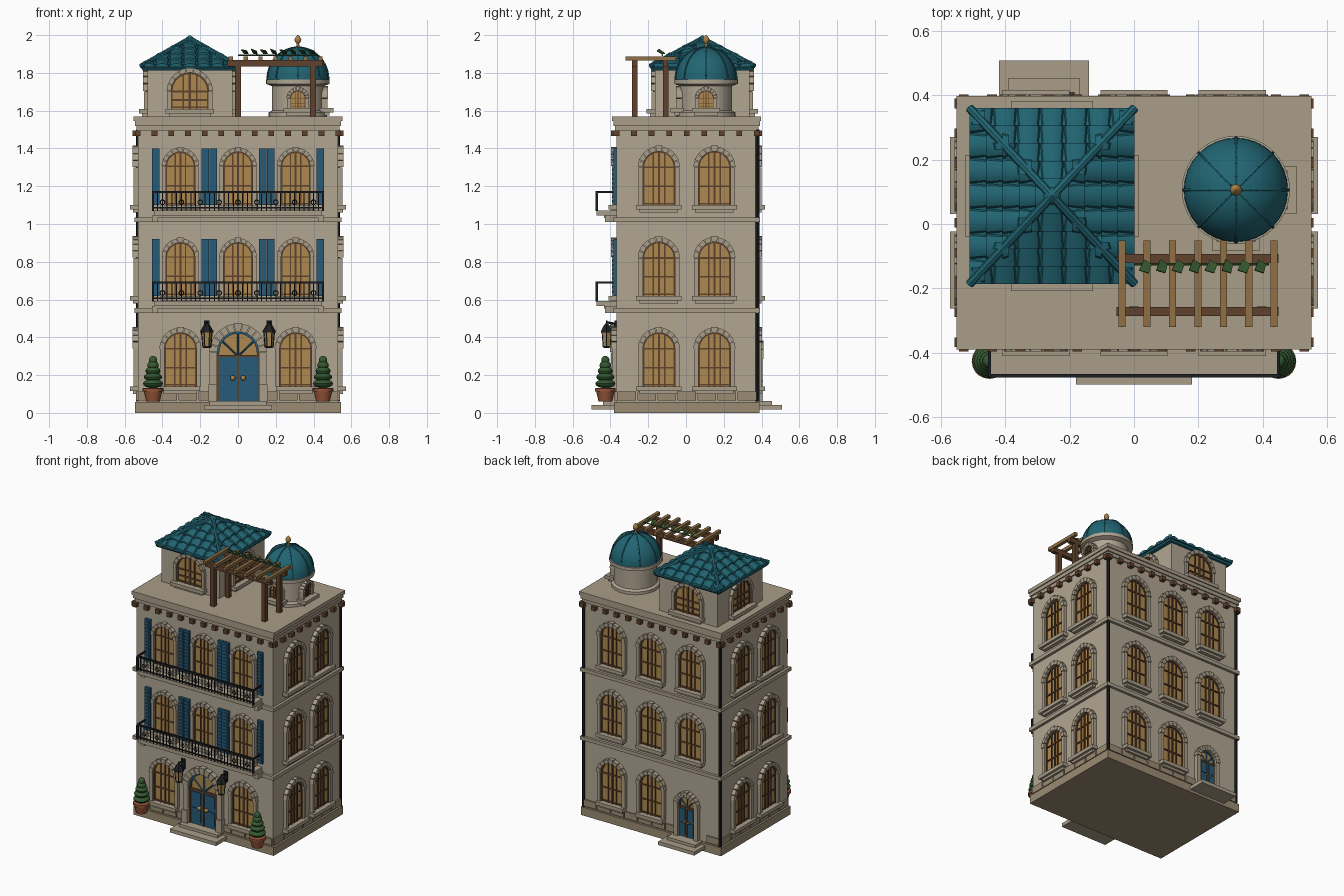
import bpy, bmesh, math
from mathutils import Matrix, Vector

if "Cube" in bpy.data.objects:
    bpy.data.objects.remove(bpy.data.objects["Cube"])
pi, cos, sin = math.pi, math.cos, math.sin
T = Matrix.Translation
I = Matrix.Identity(4)
COL = dict(wall=(.44, .38, .29), trim=(.40, .34, .25), tan=(.33, .26, .17), amber=(.42, .25, .08),
           teal=(.015, .13, .17), blue=(.02, .10, .19), wood=(.12, .055, .025), slat=(.28, .16, .06),
           iron=(.012, .014, .016), green=(.035, .10, .03), clay=(.30, .09, .04), gold=(.40, .22, .06))
parts = {}


def B(name, col):
    if name not in parts:
        parts[name] = (bmesh.new(), col)
    return parts[name][0]


def box(bm, M, x0, x1, y0, y1, z0, z1):
    bmesh.ops.create_cube(bm, size=1, matrix=M @ T(((x0+x1)/2, (y0+y1)/2, (z0+z1)/2)) @
                          Matrix.Diagonal((x1-x0, y1-y0, z1-z0, 1)))


def loft(bm, rings):
    vs = [[bm.verts.new(p) for p in r] for r in rings]
    n = len(vs[0])
    for a, b in zip(vs, vs[1:]):
        for i in range(n):
            bm.faces.new((a[i], a[(i+1) % n], b[(i+1) % n], b[i]))
    bm.faces.new(vs[0][::-1])
    bm.faces.new(vs[-1])


def prism(bm, M, pts, y0, y1):
    loft(bm, [[M @ Vector((x, y, z)) for x, z in pts] for y in (y0, y1)])


def lathe(bm, M, prof, n=32):
    loft(bm, [[M @ Vector((r*cos(2*pi*i/n), r*sin(2*pi*i/n), z)) for i in range(n)] for r, z in prof])


def rod(bm, p, q, r, n=8):
    p, q = Vector(p), Vector(q)
    d = q - p
    M = T((p+q)/2) @ d.to_track_quat('Z', 'Y').to_matrix().to_4x4()
    bmesh.ops.create_cone(bm, cap_ends=True, segments=n, radius1=r, radius2=r, depth=d.length, matrix=M)


def arch(w, h, n=14):
    return [(-w, 0), (w, 0)] + [(w*cos(pi*i/n), h + w*sin(pi*i/n)) for i in range(n+1)]


def surround(M, w, h, t, out, n=9):
    # stone jambs and wedge-shaped arch blocks
    bm = B('arch_stones', 'trim')
    for s in (-1, 1):
        a, b = sorted((s*w, s*(w+t)))
        box(bm, M, a, b, -out*.85, .02, 0, h)
    for i in range(n):
        a0, a1 = pi*(i+.05)/n, pi*(i+.95)/n
        R = w + t + (.008 if i == n//2 else .003)
        prism(bm, M, [(w*cos(a0), h+w*sin(a0)), (R*cos(a0), h+R*sin(a0)),
                      (R*cos(a1), h+R*sin(a1)), (w*cos(a1), h+w*sin(a1))], .02, -out)


def window(M, w, h, t=.025, sill=.12, deep=.042, out=.028):
    prism(B('window_glass', 'amber'), M, arch(w, h), .03, -.004)
    f = B('window_frames', 'wood')
    k = w/.085
    for x in (-.95*w, -.36*w, 0, .36*w, .95*w):
        e = .006*k if x == 0 else .0035*k
        box(f, M, x-e, x+e, -.011, 0, 0, h + math.sqrt(w*w-x*x)*.97)
    for z in (.008, h*.5, h):
        box(f, M, -w, w, -.011, 0, z-.004*k, z+.004*k)
    for i in range(10):
        a0, a1 = pi*i/10, pi*(i+1)/10
        prism(f, M, [(r*w*cos(a), h+r*w*sin(a)) for r, a in ((.92, a0), (1, a0), (1, a1), (.92, a1))], 0, -.011)
    surround(M, w, h, t, out)
    s = B('window_sills', 'trim')
    box(s, M, -sill, sill, -deep, .02, -.024, 0)
    box(s, M, -sill*.85, sill*.85, -deep*.6, .02, -.04, -.024)


def door(M, w, h, t):
    prism(B('door_fanlights', 'amber'), M, arch(w, h), .03, -.003)
    d = B('doors', 'blue')
    box(d, M, -w, w, -.012, .02, 0, h-.02)
    for i in range(14):
        a0, a1 = pi*i/14, pi*(i+1)/14
        prism(d, M, [(r*w*cos(a), h+r*w*sin(a)) for r, a in ((.9, a0), (1, a0), (1, a1), (.9, a1))], 0, -.014)
    for a in (pi/5, pi/2, pi*4/5):
        rod(d, M @ Vector((0, -.008, h-.02)), M @ Vector((w*cos(a)*.95, -.008, h+w*sin(a)*.95)), .005, 4)
    for s in (-1, 1):
        for z0, z1 in ((.08, .45), (.55, .88)):
            box(B('door_panels', 'blue'), M, s*w*.5-w*.3, s*w*.5+w*.3, -.018, 0, z0*h, z1*h)
        bmesh.ops.create_uvsphere(B('door_knobs', 'gold'), u_segments=10, v_segments=6, radius=w*.13,
                                  matrix=M @ T((s*w*.25, -.024, h*.48)))
        x = s*w*.95
        box(B('door_frame', 'wood'), M, x-.005, x+.005, -.016, 0, 0, h)
    box(B('door_frame', 'wood'), M, -.004, .004, -.018, 0, 0, h-.02)
    box(B('door_frame', 'wood'), M, -w, w, -.018, 0, h-.025, h-.013)
    surround(M, w, h, t, .035, 11)


# Main block, plinth, floor bands, cornice and roof slab
HX, Y0, Y1 = .53, -.368, .375
def layer(name, col, e, z0, z1):
    box(B(name, col), I, -HX-e, HX+e, Y0-e, Y1+e, z0, z1)
layer('walls', 'wall', 0, .05, 1.53)
layer('plinth', 'tan', .014, 0, .058)
for z in (.53, 1.01):
    layer('floor_bands', 'trim', .018, z, z+.025)
layer('cornice', 'trim', .008, 1.495, 1.52)
layer('roof_slab', 'trim', .016, 1.52, 1.545)
layer('roof_slab', 'trim', .023, 1.545, 1.57)

# Four facades: wall frame matrix and half length
yc, hy = (Y0+Y1)/2, (Y1-Y0)/2
def side(k, cx, cy, hx, hy):
    return T((cx, cy, 0)) @ Matrix.Rotation(k*pi/2, 4, 'Z') @ T((0, -(hx if k % 2 else hy), 0))
FLOORS = (.14, .62, 1.10)
for k in range(4):
    M = side(k, 0, yc, HX, hy)
    L = hy if k % 2 else HX
    xs = (-.147, .147) if k % 2 else (-.305, 0, .305)
    for fl, z in enumerate(FLOORS):
        for x in xs:
            if fl == 0 and (k == 0 and x == 0 or k == 2 and x > .2):
                continue
            W = M @ T((x, 0, z))
            narrow = k == 0 and fl > 0
            window(W, .077 if narrow else .085, .205 if narrow else .2, .02 if narrow else .024,
                   .105 if not k % 2 else .12)
            if narrow:  # louvred shutters
                for s in (-.131, .131):
                    sh = B('shutters', 'blue')
                    box(sh, W, s-.02, s+.02, -.016, 0, 0, .30)
                    for i in range(12):
                        box(sh, W, s-.015, s+.015, -.022, -.016, .015+i*.0235, .028+i*.0235)
    # cornice brackets and base stones
    n = 9 if k % 2 else 13
    for i in range(n):
        x = -L + 2*L*i/(n-1)
        box(B('cornice_brackets', 'wood'), M, x-.015, x+.015, -.028, .01, 1.465, 1.495)
    n = 7 if k % 2 else 10
    for i in range(n):
        x0 = -L + 2*L*i/n
        x1 = x0 + 2*L/n
        m = (x0+x1)/2
        if k == 0 and abs(m) < .14 or k == 2 and abs(m-.28) < .1:
            continue
        box(B('base_stones', 'tan'), M, x0+.004, x1-.004, -.010, .01, .066, .112)

# Front and back doors with steps
door(T((0, Y0, .06)), .11, .26, .04)
D = side(2, 0, yc, HX, hy) @ T((.28, 0, .06))
door(D, .062, .225, .03)
st = B('steps', 'trim')
box(st, I, -.18, .18, -.50, Y0, .017, .042)
box(st, I, -.15, .15, -.44, Y0, .042, .062)
box(st, I, -.42, -.14, Y1, .508, .017, .042)
box(st, I, -.39, -.17, Y1, .455, .042, .062)
for s in (-1, 1):
    box(st, I, s*.133-.022, s*.133+.022, Y0-.038, Y0, .06, .15)
    # rear corner drainpipes
    rod(B('drainpipes', 'iron'), (s*.53, .378, .06), (s*.53, .378, 1.5), .011)

# Balconies with iron railings
for z in (.565, 1.045):
    s = B('balcony_slabs', 'trim')
    box(s, I, -.445, .445, -.473, Y0, z, z+.027)
    box(s, I, -.43, .43, -.435, Y0, z-.012, z)
    for x in (-.44, .44):
        box(s, I, x-.015, x+.015, -.43, Y0, z-.035, z)
    r = B('balcony_railings', 'iron')
    zt, yr = z+.125, -.472
    box(r, I, -.455, .455, yr-.006, yr+.006, zt-.005, zt+.006)
    box(r, I, -.455, .455, yr-.004, yr+.004, z+.038, z+.045)
    for x in (-.45, .45):
        box(r, I, x-.005, x+.005, yr, Y0, zt-.005, zt+.006)
        box(r, I, x-.006, x+.006, yr-.006, yr+.006, z+.025, zt)
    for i in range(37):
        x = -.45 + .025*i
        box(r, I, x-.0025, x+.0025, yr-.0025, yr+.0025, z+.025, zt)
        if i % 4 == 2:  # scroll rings
            ring = [(x+.013*cos(a*pi/4), yr, z+.07+.013*sin(a*pi/4)) for a in range(9)]
            for p, q in zip(ring, ring[1:]):
                rod(r, p, q, .003, 4)

# Lanterns and potted topiary either side of the door
for s in (-1, 1):
    L = T((s*.165, -.42, 0))
    lathe(B('lantern_glass', 'amber'), L, [(.020, .352), (.027, .425)], 6)
    lathe(B('lantern_caps', 'iron'), L, [(.036, .425), (.034, .435), (.016, .465), (.006, .472), (.004, .488)], 6)
    lathe(B('lantern_caps', 'iron'), L, [(.012, .343), (.023, .347), (.023, .354)], 6)
    for i in range(6):
        c, d = cos(i*pi/3), sin(i*pi/3)
        rod(B('lantern_caps', 'iron'), L @ Vector((.021*c, .021*d, .35)), L @ Vector((.028*c, .028*d, .428)), .003, 4)
    rod(B('lantern_brackets', 'iron'), (s*.165, -.42, .48), (s*.165, Y0, .47), .006)
    box(B('lantern_brackets', 'iron'), T((s*.165, Y0, 0)), -.014, .014, -.01, .01, .42, .49)
    P = T((s*.45, -.427, 0))
    lathe(B('plant_pots', 'clay'), P, [(.036, .06), (.048, .112), (.055, .114), (.055, .13), (.046, .132)], 20)
    for r, z in ((.053, .155), (.048, .19), (.040, .222), (.031, .252), (.022, .278)):
        bmesh.ops.create_uvsphere(B('topiary', 'green'), u_segments=16, v_segments=8, radius=1,
                                  matrix=P @ T((0, 0, z)) @ Matrix.Diagonal((r, r, .024, 1)))

# Roof tower with arched windows
cx, cy, wx, wy = -.255, .087, .225, .25
box(B('tower_walls', 'wall'), I, cx-wx, cx+wx, cy-wy, cy+wy, 1.56, 1.83)
for k in range(4):
    window(side(k, cx, cy, wx, wy) @ T((0, 0, 1.61)), .1, .092, .02, .128, .045, .022)

# Tiled hip roof
rx, ry, ze, rh = .257, .274, 1.825, .145
bm = B('tower_roof', 'teal')
loft(bm, [[(cx+a*rx*f, cy+b*ry*f, z) for a, b in ((-1, -1), (1, -1), (1, 1), (-1, 1))]
          for f, z in ((.97, ze-.012), (1, ze), (.01, ze+rh))])
bt = B('roof_tiles', 'teal')
N, K = 7, 5
for k in range(4):
    hw, run = (ry, rx) if k % 2 else (rx, ry)
    M = T((cx, cy, ze)) @ Matrix.Rotation(k*pi/2, 4, 'Z')
    for i in range(N):
        u, r = -hw + hw*(2*i+1)/N, hw/N
        for c in range(K):
            t0, t1 = c/K, min((c+1)/K + .02, 1 - (abs(u)-r*.3)/hw, .97)
            if t1 - t0 < .03:
                continue
            rings = []
            for t, f, lift in ((t0, 1, .007), (t1, .86, .0)):
                rings.append([M @ Vector((u+r*f*cos(pi*j/6), -run*(1-t), rh*t+lift-.002+r*f*.55*sin(pi*j/6)))
                              for j in range(7)])
            loft(bt, rings)
for a in (-1, 1):
    for b in (-1, 1):
        rod(B('hip_caps', 'teal'), (cx+a*rx, cy+b*ry, ze+.012), (cx, cy, ze+rh+.012), .014)
lathe(B('hip_caps', 'teal'), T((cx, cy, ze+rh)), [(.03, 0), (.022, .015), (.004, .028)], 12)

# Round drum with ribbed dome
C = T((.317, .106, 0))
lathe(B('dome_drum', 'wall'), C, [(.155, 1.56), (.155, 1.59), (.138, 1.6), (.138, 1.73), (.15, 1.735),
                                  (.168, 1.742), (.168, 1.765), (.15, 1.768)], 40)
R, H = .162, .17
dome = [(R*cos(i*pi/24), 1.765 + H*sin(i*pi/24)) for i in range(12)] + [(.004, 1.765+H)]
lathe(B('dome', 'teal'), C, dome, 32)
for k in range(8):
    a = k*pi/4
    pts = [C @ Vector((r*cos(a), r*sin(a), z)) for r, z in dome]
    for p, q in zip(pts, pts[1:]):
        rod(B('dome_ribs', 'teal'), p, q, .005, 6)
lathe(B('dome_finial', 'gold'), C, [(.02, 1.93), (.008, 1.942), (.007, 1.955), (.016, 1.966), (.018, 1.976),
                                    (.013, 1.988), (.003, 2.0)], 16)
for k in (0, 1):
    window(side(k, .317, .106, .138, .138) @ T((0, 0, 1.615)), .04, .05, .018, .075, .05, .022)

# Timber pergola with vine
for y in (-.272, -.108):
    for x in (0, .397):
        box(B('pergola_posts', 'wood'), I, x-.015, x+.015, y-.015, y+.015, 1.57, 1.84)
    box(B('pergola_beams', 'wood'), I, -.055, .45, y-.014, y+.014, 1.835, 1.868)
for i in range(7):
    x = -.038 + .079*i
    box(B('pergola_slats', 'slat'), I, x-.011, x+.011, -.32, -.052, 1.865, 1.888)
rod(B('vine_stem', 'green'), (0, -.125, 1.893), (.42, -.125, 1.893), .004, 6)
for i in range(8):
    M = T((.035+.051*i, -.133, 1.912)) @ Matrix.Rotation(.5 if i % 2 else .3, 4, 'Y') @ Matrix.Rotation(1.15, 4, 'X')
    prism(B('vine_leaves', 'green'), M, [(-.022, .012), (0, -.024), (.022, -.008), (.008, .022)], -.002, .002)

# Turn every part into an object
mats = {}
for name, (bm, col) in parts.items():
    bmesh.ops.recalc_face_normals(bm, faces=bm.faces)
    me = bpy.data.meshes.new(name)
    bm.to_mesh(me)
    bm.free()
    if col not in mats:
        mats[col] = bpy.data.materials.new(col)
        mats[col].diffuse_color = (*COL[col], 1)
    me.materials.append(mats[col])
    me.shade_smooth()
    me.set_sharp_from_angle(angle=math.radians(35))
    bpy.context.collection.objects.link(bpy.data.objects.new(name, me))

for m in bpy.data.materials:
    if m.users and not m.is_grease_pencil:
        m.use_nodes = True
        m.node_tree.nodes["Principled BSDF"].inputs["Base Color"].default_value = m.diffuse_color
